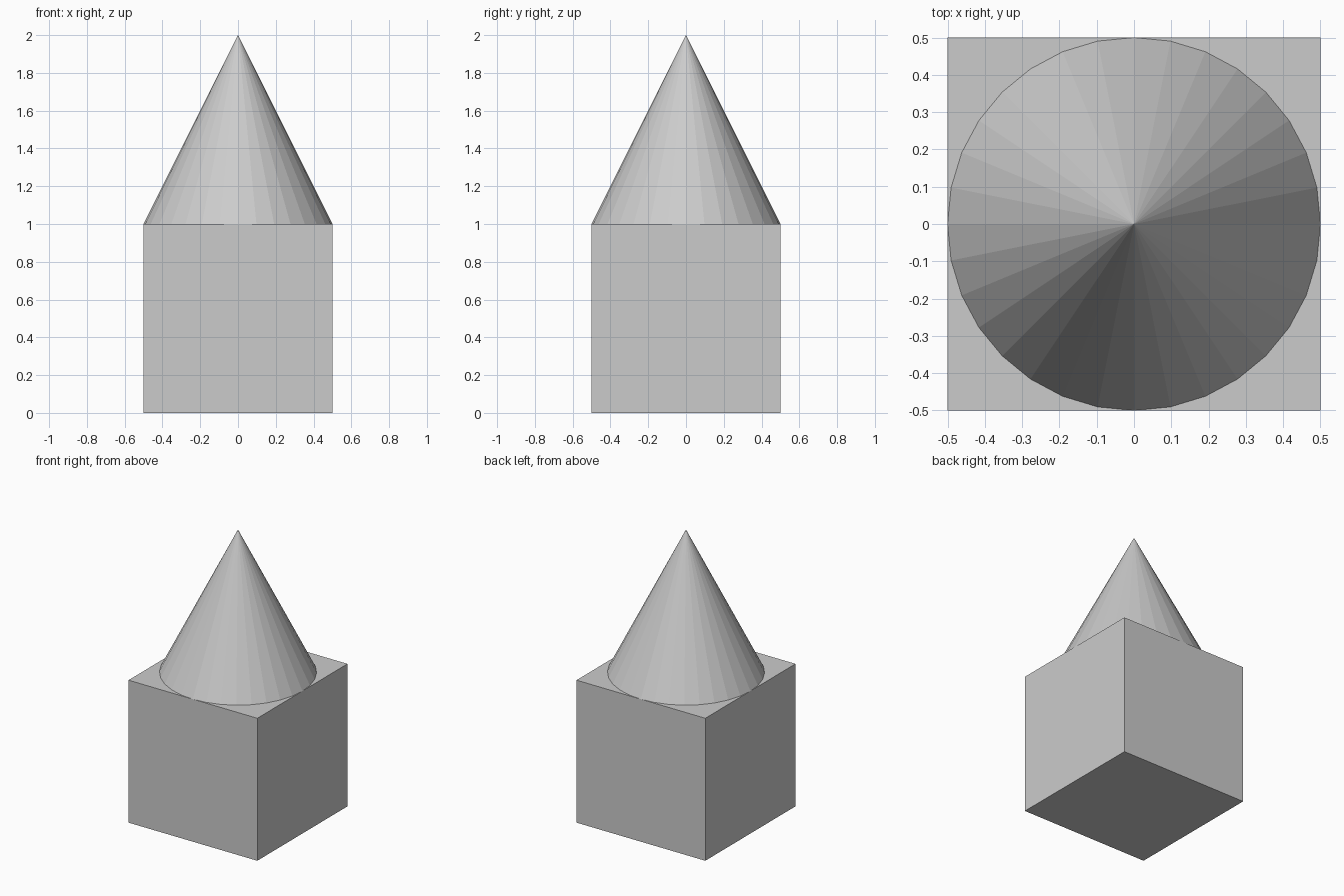
import bpy

if "Cube" in bpy.data.objects:
    bpy.data.objects.remove(bpy.data.objects["Cube"])

# Cube base standing on the ground
bpy.ops.mesh.primitive_cube_add(size=1, location=(0, 0, 0.5))
bpy.context.object.name = "base_block"

# 32-sided flat-shaded cone resting on the cube
bpy.ops.mesh.primitive_cone_add(vertices=32, radius1=0.5, radius2=0, depth=1, location=(0, 0, 1.5))
bpy.context.object.name = "cone_roof"
